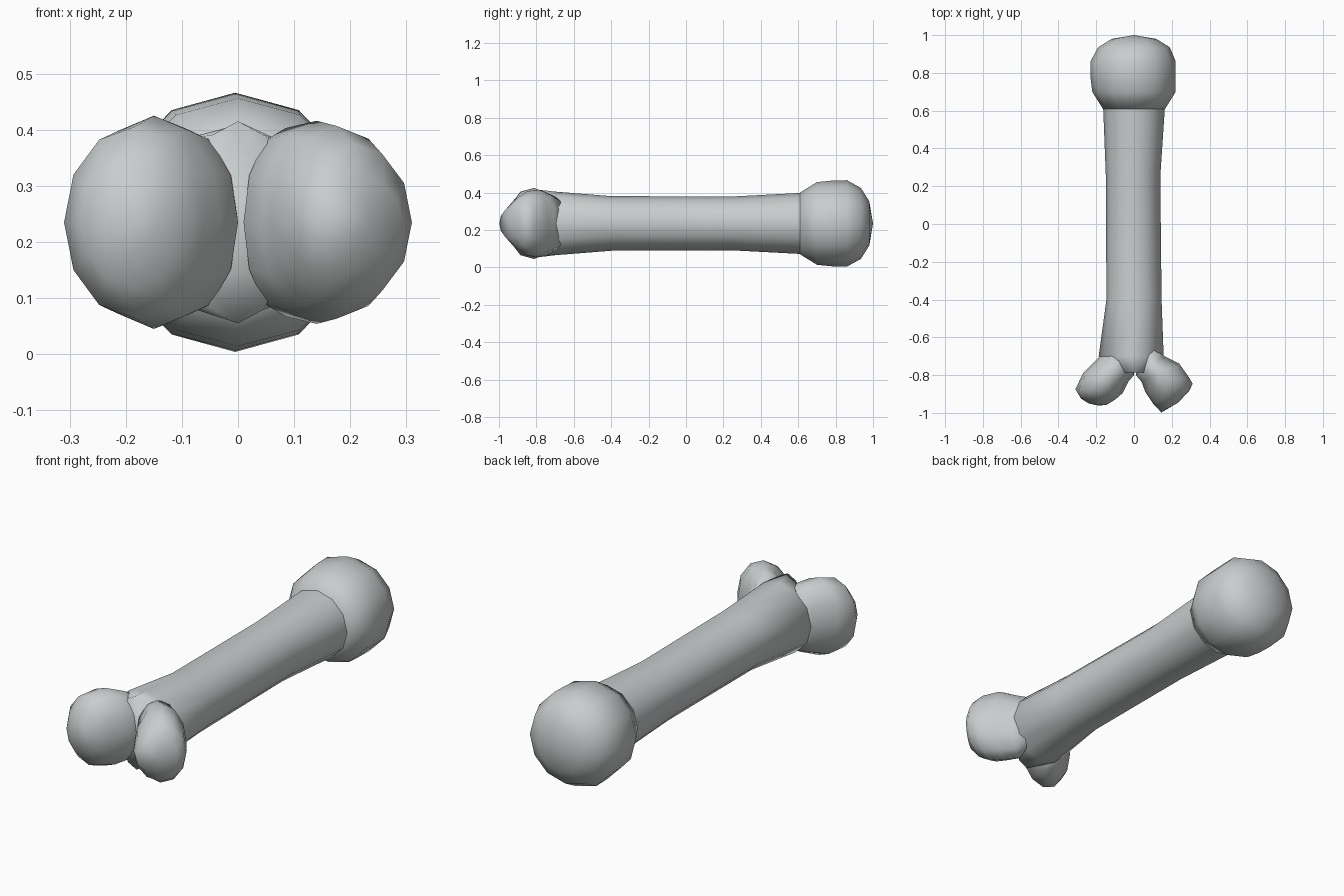
import bpy, bmesh, math

if "Cube" in bpy.data.objects:
    bpy.data.objects.remove(bpy.data.objects["Cube"])

SIDES = 12
ZC = 0.235  # height of the bone's long axis

bone = bpy.data.materials.new("bone_grey")
bone.diffuse_color = (0.58, 0.61, 0.61, 1)
bone.use_nodes = True
bone.node_tree.nodes["Principled BSDF"].inputs["Base Color"].default_value = bone.diffuse_color


def loft(name, sections, tip=None):
    """Skin elliptical rings; each is (ax, ay, bx, by, half_height)
    where a and b are the ring's two side points seen from above."""
    bm = bmesh.new()
    rings = []
    for ax, ay, bx, by, h in sections:
        ring = []
        for i in range(SIDES):
            t = 2 * math.pi * i / SIDES
            k = 0.5 + 0.5 * math.cos(t)
            ring.append(bm.verts.new((ax + (bx - ax) * k,
                                      ay + (by - ay) * k,
                                      ZC + h * math.sin(t))))
        rings.append(ring)
    for r, s in zip(rings, rings[1:]):
        for i in range(SIDES):
            j = (i + 1) % SIDES
            bm.faces.new((r[i], r[j], s[j], s[i]))
    bm.faces.new(rings[0])
    if tip:
        p = bm.verts.new((tip[0], tip[1], ZC))
        for i in range(SIDES):
            bm.faces.new((rings[-1][i], rings[-1][(i + 1) % SIDES], p))
    else:
        bm.faces.new(rings[-1])
    bmesh.ops.recalc_face_normals(bm, faces=bm.faces)
    me = bpy.data.meshes.new(name)
    bm.to_mesh(me)
    bm.free()
    for f in me.polygons:
        f.use_smooth = True
    me.materials.append(bone)
    ob = bpy.data.objects.new(name, me)
    bpy.context.collection.objects.link(ob)
    return ob


def straight(y, w, h=None, cx=0.0):
    """Ring square to the long axis."""
    return (cx - w, y, cx + w, y, h or w)


# shaft, flaring at both ends and pinched into a web between the condyles
loft("shaft", [straight(0.66, 0.165), straight(0.61, 0.163),
               straight(0.25, 0.144, cx=-0.005), straight(-0.40, 0.146),
               straight(-0.70, 0.172, 0.170, cx=-0.015),
               straight(-0.785, 0.09, 0.180)])

# round head at the back
loft("head", [straight(0.61, 0.165), straight(0.70, 0.221),
              straight(0.78, 0.226, 0.229, cx=-0.005),
              straight(0.86, 0.226, 0.231, cx=-0.005),
              straight(0.935, 0.190), straight(0.98, 0.118)],
     tip=(0, 1.0))

# left condyle
loft("left_condyle", [(0.0, -0.74, -0.14, -0.66, 0.140),
                      (0.0, -0.80, -0.19, -0.71, 0.168),
                      (-0.03, -0.835, -0.27, -0.79, 0.190),
                      (-0.06, -0.895, -0.31, -0.875, 0.170),
                      (-0.10, -0.93, -0.28, -0.925, 0.115),
                      (-0.145, -0.957, -0.24, -0.95, 0.055)],
     tip=(-0.185, -0.962))

# right condyle, turned further outward
loft("right_condyle", [(0.02, -0.74, 0.13, -0.65, 0.140),
                       (0.01, -0.80, 0.16, -0.70, 0.168),
                       (0.04, -0.835, 0.24, -0.74, 0.181),
                       (0.06, -0.89, 0.29, -0.81, 0.172),
                       (0.10, -0.95, 0.31, -0.845, 0.140),
                       (0.145, -0.998, 0.295, -0.88, 0.080)],
     tip=(0.235, -0.945))
